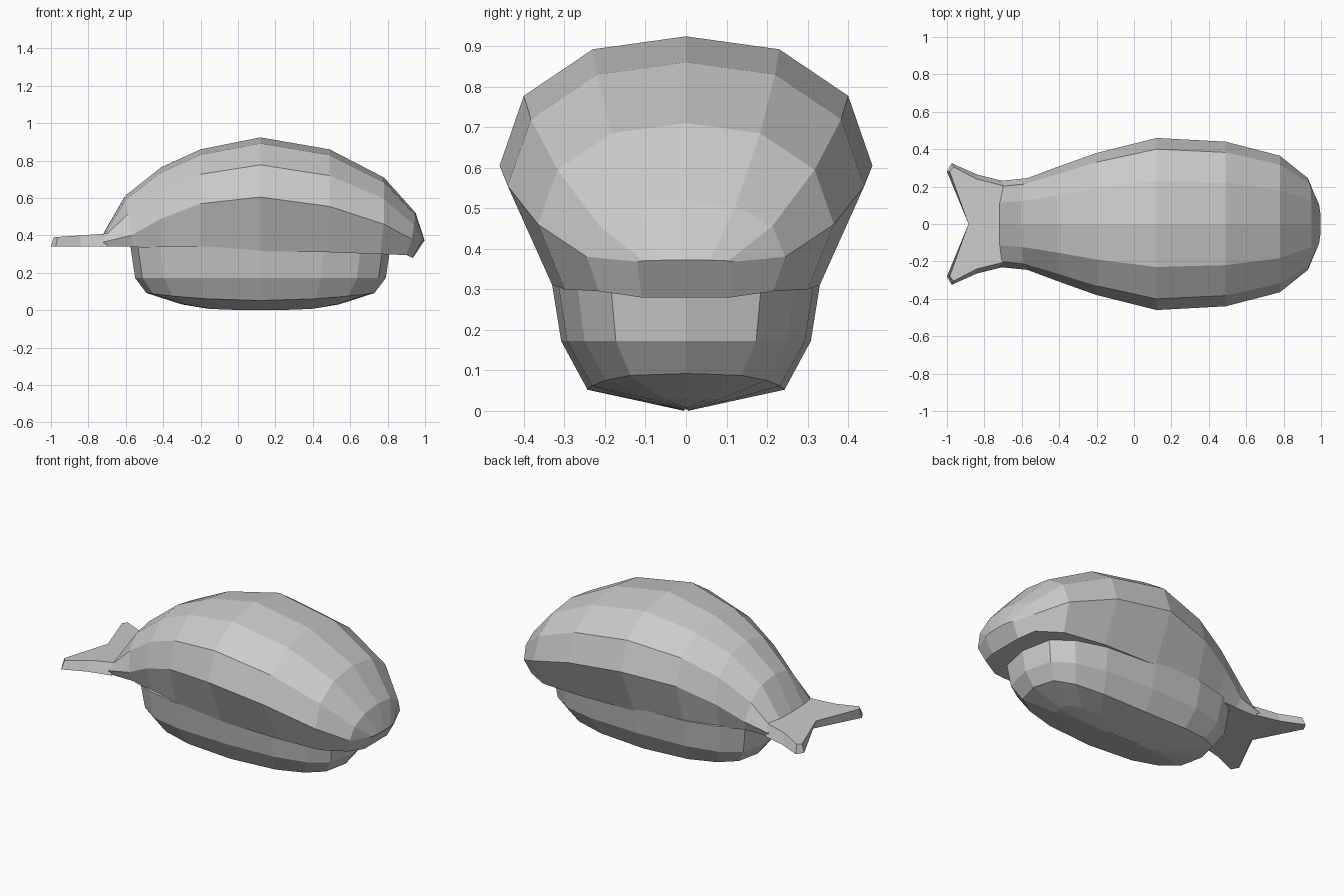
import bpy, bmesh
from math import cos, sin, pi, copysign

if "Cube" in bpy.data.objects:
    bpy.data.objects.remove(bpy.data.objects["Cube"])


def finish(name, bm):
    bmesh.ops.remove_doubles(bm, verts=bm.verts, dist=0.0005)
    bmesh.ops.recalc_face_normals(bm, faces=bm.faces)
    mesh = bpy.data.meshes.new(name)
    bm.to_mesh(mesh)
    bm.free()
    obj = bpy.data.objects.new(name, mesh)
    bpy.context.collection.objects.link(obj)
    return obj


def loft(name, rings):
    bm = bmesh.new()
    rows = [[bm.verts.new(p) for p in ring] for ring in rings]
    n = len(rows[0])
    for a, b in zip(rows, rows[1:]):
        for i in range(n):
            j = (i + 1) % n
            bm.faces.new((a[i], a[j], b[j], b[i]))
    bm.faces.new(rows[0])
    bm.faces.new(rows[-1])
    return finish(name, bm)


def power(v, e):
    return copysign(abs(v) ** e, v)


# Rice block: rounded oblong rings, ends of the lower rings curl upward
def rice_ring(a, b, z, bow):
    ring = []
    for i in range(16):
        t = 2 * pi * i / 16
        cx = power(cos(t), 0.75)
        ring.append((0.12 + a * cx, b * power(sin(t), 0.6), z + bow * cx ** 2))
    return ring


loft("rice_block", [rice_ring(*r) for r in (
    (0.695, 0.335, 0.34, 0.0),
    (0.67, 0.308, 0.172, 0.0),
    (0.61, 0.243, 0.052, 0.04),
    (0.42, 0.1, 0.021, 0.01),
    (0.28, 0.005, 0.0, 0.008))])


# Topping: domed sections along x
# top x, edge x, under x, top z, edge z, edge half width, under z, under half width
stations = [
    (-0.72, -0.72, -0.72, 0.41, 0.365, 0.23, 0.34, 0.22),
    (-0.605, -0.57, -0.56, 0.61, 0.40, 0.245, 0.34, 0.22),
    (-0.41, -0.41, -0.41, 0.765, 0.49, 0.305, 0.325, 0.25),
    (-0.20, -0.20, -0.20, 0.86, 0.57, 0.38, 0.32, 0.31),
    (0.12, 0.12, 0.12, 0.924, 0.605, 0.46, 0.315, 0.33),
    (0.49, 0.49, 0.49, 0.86, 0.555, 0.44, 0.31, 0.33),
    (0.78, 0.78, 0.76, 0.71, 0.46, 0.365, 0.30, 0.30),
    (0.95, 0.93, 0.90, 0.52, 0.38, 0.245, 0.295, 0.215),
    (0.998, 0.98, 0.935, 0.372, 0.368, 0.12, 0.28, 0.11),
]


def topping_ring(xt, xe, xu, zt, ze, w, zu, wu):
    half = []
    for fy, fz in ((0, 1), (0.5, 0.9), (0.87, 0.54), (1, 0)):
        half.append((xe + (xt - xe) * fz, w * fy, ze + (zt - ze) * fz))
    half.append((xu, wu, zu))
    return half + [(x, -y, z) for x, y, z in reversed(half[1:])]


loft("topping", [topping_ring(*s) for s in stations])

# Forked tail: outline with a smaller top than bottom
bottom = [(-0.70, 0.23), (-0.84, 0.265), (-0.975, 0.325), (-1.0, 0.28), (-0.855, 0)]
top = [(-0.70, 0.205), (-0.84, 0.24), (-0.965, 0.305), (-0.985, 0.28), (-0.885, 0)]
bm = bmesh.new()
for side in (1, -1):
    lo = [bm.verts.new((x, side * y, 0.34)) for x, y in bottom + [(-0.70, 0)]]
    hi = [bm.verts.new((x, side * y, 0.41 + (x + 0.7) * 0.07)) for x, y in top + [(-0.70, 0)]]
    bm.faces.new(lo)
    bm.faces.new(hi)
    for i in range(4):
        bm.faces.new((lo[i], lo[i + 1], hi[i + 1], hi[i]))
finish("tail_fin", bm)
